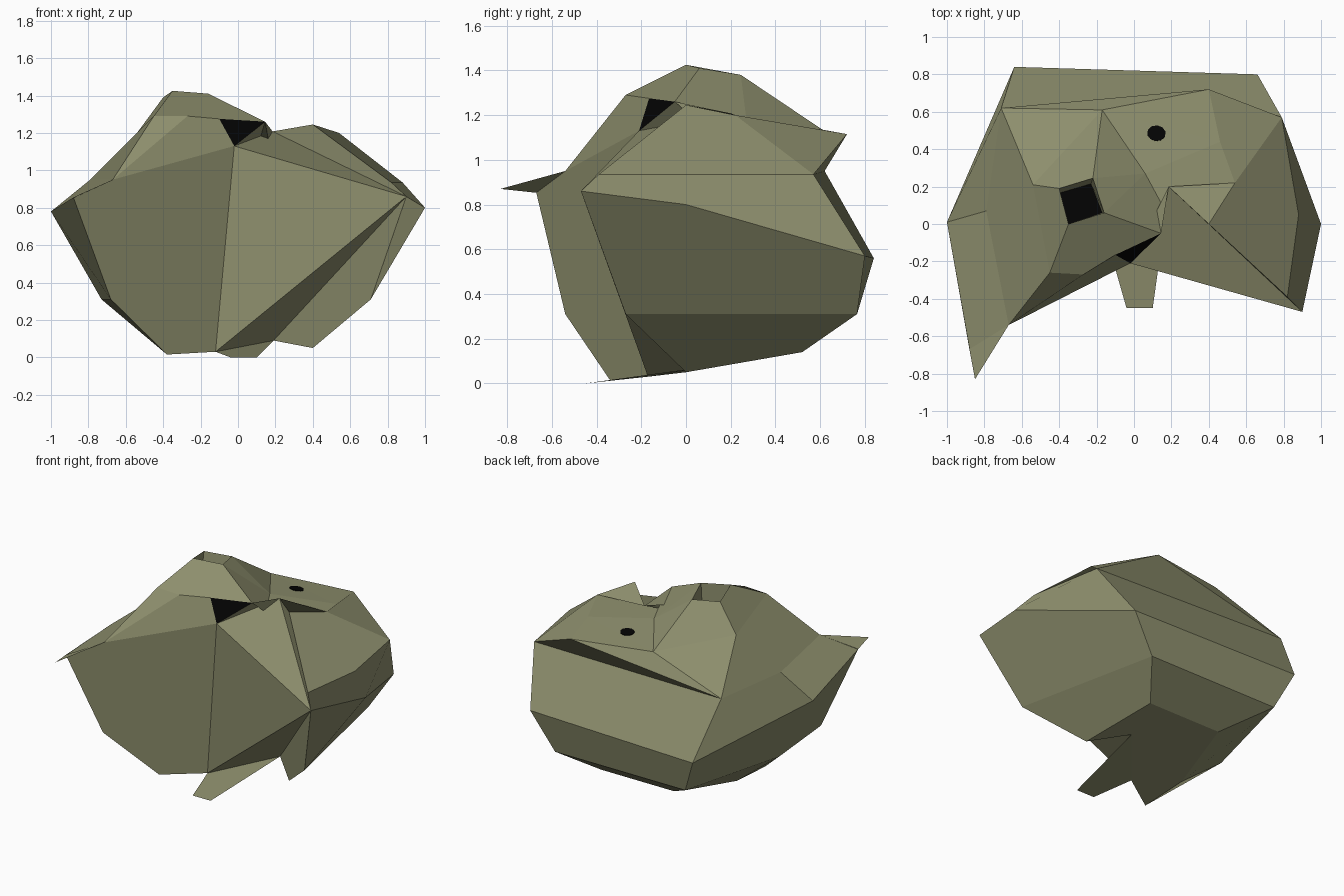
import bpy, bmesh, math
from mathutils import Vector

if "Cube" in bpy.data.objects:
    bpy.data.objects.remove(bpy.data.objects["Cube"])


def material(name, rgb):
    m = bpy.data.materials.new(name)
    m.diffuse_color = (*rgb, 1)
    m.use_nodes = True
    m.node_tree.nodes["Principled BSDF"].inputs["Base Color"].default_value = m.diffuse_color
    return m


STONE = material("olive stone", (0.272, 0.277, 0.155))
BLACK = material("black opening", (0.001, 0.001, 0.001))


def build(name, stone_faces, black_faces=()):
    """Make a flat shaded object from outlines, welding shared corners."""
    bm = bmesh.new()
    for slot, group in enumerate((stone_faces, black_faces)):
        for outline in group:
            f = bm.faces.new([bm.verts.new(p) for p in outline])
            f.material_index = slot
    bmesh.ops.remove_doubles(bm, verts=bm.verts, dist=0.0005)
    bmesh.ops.recalc_face_normals(bm, faces=bm.faces)
    me = bpy.data.meshes.new(name)
    bm.to_mesh(me)
    bm.free()
    me.materials.append(STONE)
    me.materials.append(BLACK)
    ob = bpy.data.objects.new(name, me)
    bpy.context.collection.objects.link(ob)
    return ob


def band(a, b):
    """Quads between two rings with the same number of points."""
    return [(a[i], a[i + 1], b[i + 1], b[i]) for i in range(len(a) - 1)]


# Rings run from the front left corner round the back to the front right
base = [(-.38, -.34, .015), (-.40, 0, .05), (-.27, .52, .14), (.30, .52, .14), (.40, 0, .05)]
hem = [(-.68, -.54, .31), (-.73, 0, .31), (-.53, .765, .31), (.49, .765, .31), (.71, -.27, .31)]
girth = [(-.88, -.67, .855), (-1, .01, .78), (-.64, .84, .56), (.66, .80, .57), (1, 0, .80), (.90, -.47, .86)]
ridge = [(-.67, -.54, .95), (-.79, .07, .95), (-.71, .62, .95), (.40, .72, 1.115),
         (.79, .57, .935), (.88, .05, .935), (.82, -.39, .935)]
spike = (-.85, -.83, .87)

# Crown points
side = (-.54, .21, 1.20)
brow_l, brow_r = (-.45, -.26, 1.29), (-.27, -.27, 1.29)
crack = [(-.10, -.165, 1.275), (-.02, -.21, 1.13), (.145, -.05, 1.26)]
dip, notch, gully = (.06, .27, 1.18), (.185, .20, 1.208), (.165, .075, 1.15)
peak, shoulder = (.40, 0, 1.245), (.54, .22, 1.20)
roof_l, roof_r = (-.17, .61, 1.135), (.46, .44, 1.15)
rim = [(-.35, 0, 1.425), (-.16, .06, 1.41), (-.22, .245, 1.38), (-.40, .19, 1.39)]
shaft = [(-.35, 0, 1.22), (-.17, .06, 1.22), (-.23, .215, 1.22), (-.40, .165, 1.22)]

# Front threshold corners
sill_r, sill_l = (.19, .20, .09), (-.12, -.17, .03)

# Lower body
faces = band(base, hem)
faces += band(hem[:4], girth[:4])
faces.append((hem[3], hem[4], girth[5], girth[4], girth[3]))
faces.append((*base, sill_r, sill_l))

# Upper body, with the spike at the front left and the overhanging back lip
faces.append((girth[0], girth[1], spike))
faces.append((girth[1], spike, ridge[0], ridge[1]))
faces += band(girth[1:3], ridge[1:3])
faces.append((girth[2], girth[3], ridge[4], ridge[2]))
faces.append((ridge[2], ridge[4], ridge[3]))
faces.append((girth[3], girth[4], girth[5], ridge[6], ridge[5], ridge[4]))

# Crown
faces.append((ridge[0], ridge[1], ridge[2], side, brow_l))
faces.append((ridge[0], brow_l, brow_r))
faces.append((side, brow_l, rim[0], rim[3]))
faces.append((brow_l, brow_r, crack[0], crack[2], rim[1], rim[0]))
faces.append((rim[1], crack[2], gully, dip))
faces.append((rim[1], rim[2], dip))
faces.append((gully, crack[2], notch))
faces.append((gully, notch, peak, shoulder))
faces.append((ridge[4], ridge[5], ridge[6], peak, shoulder))

# Roof
faces.append((side, rim[3], rim[2], roof_l))
faces.append((ridge[2], side, roof_l))
faces.append((ridge[2], roof_l, ridge[3]))
faces.append((rim[2], dip, roof_l))
faces.append((dip, roof_r, roof_l))
faces.append((roof_l, roof_r, ridge[3]))
faces.append((dip, gully, shoulder, roof_r))
faces.append((shoulder, ridge[4], ridge[3], roof_r))

# Roof shaft walls
faces += band(rim + rim[:1], shaft + shaft[:1])

# Folded front: left wall, panel leaning across, right wall
corner = girth[5]
faces.append((girth[0], spike, ridge[0]))
faces.append((ridge[0], brow_r, crack[0], crack[1]))
faces.append((girth[0], ridge[0], crack[1], sill_l, base[0], hem[0]))
faces += [(crack[1], corner, sill_l), (crack[1], notch, corner), (crack[1], crack[2], notch)]
faces.append((notch, peak, ridge[6], corner))
faces += [(sill_l, sill_r, corner), (sill_r, base[4], hem[4], corner)]

shell = build("rock_shell", faces, [tuple(shaft), tuple(crack)])

# Small tongue on the ground in front
build("front_threshold", [(sill_l, (-.04, -.45, 0), (.10, -.45, 0), sill_r)])

# Small round opening, laid on the roof
bpy.context.view_layer.update()
hit, spot, normal, _ = shell.ray_cast(Vector((.12, .485, 3)), Vector((0, 0, -1)))
if normal.z < 0:
    normal = -normal
bpy.ops.mesh.primitive_cylinder_add(vertices=10, radius=.05, depth=.009, location=spot)
hole = bpy.context.object
hole.name = "roof_hole"
hole.rotation_euler = normal.to_track_quat('Z', 'Y').to_euler()
hole.scale = (1, .85, 1)
hole.data.materials.append(BLACK)
